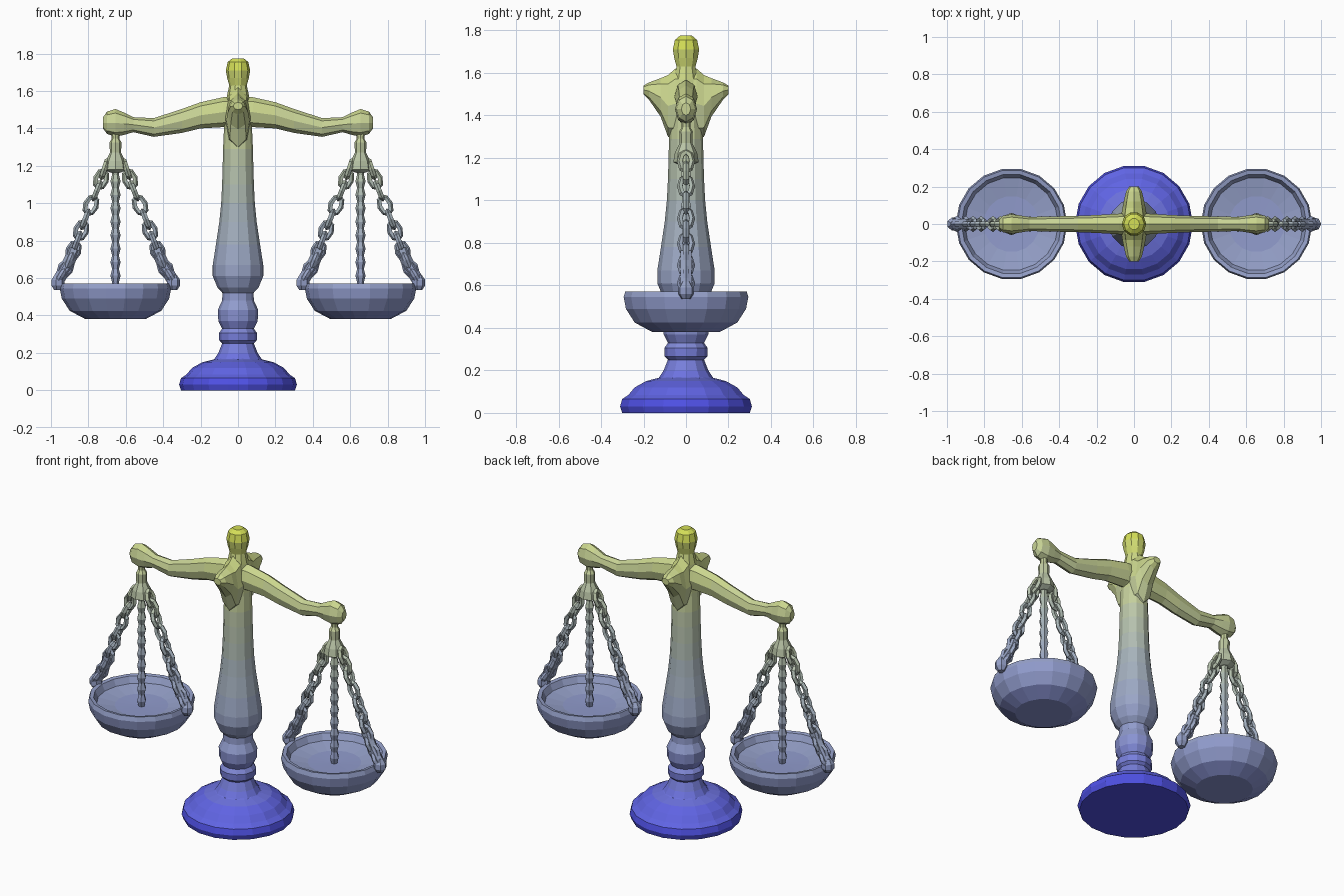
import bpy, bmesh, math
from mathutils import Vector as V

if "Cube" in bpy.data.objects:
    bpy.data.objects.remove(bpy.data.objects["Cube"])

BANDS, TOP = 24, 1.78
STOPS = [(0, (.06, .06, .80)), (.2, (.16, .18, .74)), (.5, (.29, .34, .60)),
         (1.0, (.40, .47, .48)), (1.35, (.55, .62, .34)), (1.6, (.62, .70, .24)), (1.8, (.68, .76, .04))]
mats = []


def colour_at(z):
    for (z0, c0), (z1, c1) in zip(STOPS, STOPS[1:]):
        if z <= z1:
            t = (z - z0) / (z1 - z0)
            return [a + (b - a) * t for a, b in zip(c0, c1)] + [1]


for i in range(BANDS):
    m = bpy.data.materials.new(f"height_tint_{i:02d}")
    m.diffuse_color = colour_at((i + .5) / BANDS * TOP)
    m.use_nodes = True
    m.node_tree.nodes["Principled BSDF"].inputs["Base Color"].default_value = m.diffuse_color
    mats.append(m)


def loft(bm, rings, n, closed=False):
    """Skin n-sided elliptical rings given as (centre, u, v)."""
    rows = []
    for c, u, v in rings:
        rows.append([bm.verts.new(V(c) + V(u) * math.cos(a) + V(v) * math.sin(a))
                     for a in (2 * math.pi * k / n for k in range(n))])
    pairs = list(zip(rows, rows[1:])) + ([(rows[-1], rows[0])] if closed else [])
    for a, b in pairs:
        for k in range(n):
            bm.faces.new((a[k], a[(k + 1) % n], b[(k + 1) % n], b[k]))
    if not closed:
        bm.faces.new(rows[0])
        bm.faces.new(rows[-1])


def lathe(bm, profile, n, x=0):
    loft(bm, [((x, 0, z), (r, 0, 0), (0, r, 0)) for r, z in profile], n)


def finish(bm, name):
    bmesh.ops.recalc_face_normals(bm, faces=bm.faces)
    me = bpy.data.meshes.new(name)
    for m in mats:
        me.materials.append(m)
    for f in bm.faces:
        z = f.calc_center_median().z
        f.material_index = max(0, min(BANDS - 1, int(z / TOP * BANDS)))
    bm.to_mesh(me)
    bm.free()
    ob = bpy.data.objects.new(name, me)
    bpy.context.collection.objects.link(ob)
    return ob


def turned(name, profile, n, x=0):
    bm = bmesh.new()
    lathe(bm, profile, n, x)
    return finish(bm, name)


def link(bm, c, d, side, length, width, thick):
    """One oval chain link lying in the plane of d and side."""
    normal = d.cross(side)
    rings = []
    for k in range(8):
        a = 2 * math.pi * k / 8
        out = d * math.cos(a) + side * math.sin(a)
        rings.append((c + d * length * math.cos(a) + side * width * math.sin(a),
                      out * thick, normal * thick))
    loft(bm, rings, 5, closed=True)


# Stepped foot
turned("base", [(.305, 0), (.315, .03), (.305, .065), (.275, .085), (.245, .12),
                (.19, .15), (.13, .165), (.12, .17)], 18)

# Turned column with rings and swelling
turned("column", [(.135, .155), (.105, .20), (.085, .25), (.10, .265), (.102, .305), (.085, .33),
                  (.105, .37), (.108, .43), (.085, .48), (.083, .52), (.11, .55), (.135, .61),
                  (.135, .67), (.118, .78), (.10, .90), (.09, 1.0), (.085, 1.1), (.082, 1.2),
                  (.08, 1.29), (.075, 1.4), (.07, 1.5)], 12)

# Finial
turned("finial", [(.07, 1.5), (.06, 1.57), (.047, 1.63), (.058, 1.67), (.065, 1.71),
                  (.055, 1.755), (.03, 1.775)], 10)

# Front-to-back bracket: (y, centre z, half height, half width)
half = [(.20, 1.52, .02, .025), (.175, 1.515, .04, .042), (.12, 1.485, .09, .055),
        (.085, 1.445, .145, .062), (.05, 1.455, .165, .068)]
full = half + [(-y, z, h, w) for y, z, h, w in reversed(half)]
bm = bmesh.new()
loft(bm, [((0, y, z), (w, 0, 0), (0, 0, h)) for y, z, h, w in full], 8)
finish(bm, "bracket")

# Curved beam with knobbed ends: (x, centre z, half height, half width)
half = [(.722, 1.43, .03, .022), (.70, 1.43, .06, .044), (.655, 1.43, .074, .052),
        (.61, 1.425, .06, .046), (.56, 1.42, .04, .038), (.45, 1.405, .05, .04),
        (.30, 1.44, .064, .044), (.20, 1.47, .07, .048), (.08, 1.487, .08, .055)]
full = half + [(-x, z, h, w) for x, z, h, w in reversed(half)]
bm = bmesh.new()
loft(bm, [((x, 0, z), (0, w, 0), (0, 0, h)) for x, z, h, w in full], 8)
finish(bm, "beam")

PAN = [(.02, .38), (.16, .38), (.245, .425), (.287, .49), (.298, .545), (.29, .572),
       (.268, .568), (.25, .53), (.15, .512), (.02, .508)]
HANGER = [(.022, 1.385), (.02, 1.345), (.032, 1.325), (.03, 1.27), (.052, 1.225), (.06, 1.18), (.03, 1.165)]
PATH = [V((.05, 0, 1.21)), V((.09, 0, 1.09)), V((.16, 0, .92)), V((.208, 0, .79)),
        V((.25, 0, .68)), V((.305, 0, .59))]


def along(t):
    """Point at fraction t of the side chain path."""
    f = t * (len(PATH) - 1)
    i = min(int(f), len(PATH) - 2)
    return PATH[i].lerp(PATH[i + 1], f - i)


for name, cx in (("left", -.655), ("right", .655)):
    turned(name + "_pan", PAN, 18, cx)
    turned(name + "_hanger", HANGER, 8, cx)

    # Centre chain as a beaded rod
    rod = [(.027 if k % 2 else .018, .505 + k * .036) for k in range(20)]
    turned(name + "_centre_chain", rod, 6, cx)

    # Two side chains, solid toward the pan, with rim knobs
    for tag, s in (("inner", -math.copysign(1, cx)), ("outer", math.copysign(1, cx))):
        bm = bmesh.new()

        def place(p):
            return V((cx + s * p.x, p.y, p.z))
        count = 11
        for k in range(count):
            t = (k + .5) / count
            d = (place(along(min(1, t + .04))) - place(along(t - .04))).normalized()
            flat = V((0, 1, 0)).cross(d)
            side = flat if k % 2 else V((0, 1, 0))
            link(bm, place(along(t)), d, side, .047, .028, .015)
        strap = []
        for t in (.66, .75, .84, .92, 1):
            d = (place(along(t)) - place(along(t - .06))).normalized()
            strap.append((place(along(t)), V((0, 1, 0)).cross(d) * .032, (0, .03, 0)))
        loft(bm, strap, 6)
        finish(bm, f"{name}_{tag}_chain")
        turned(f"{name}_{tag}_rim_knob", [(.02, .535), (.037, .56), (.037, .59), (.018, .618)],
               7, cx + s * .309)
